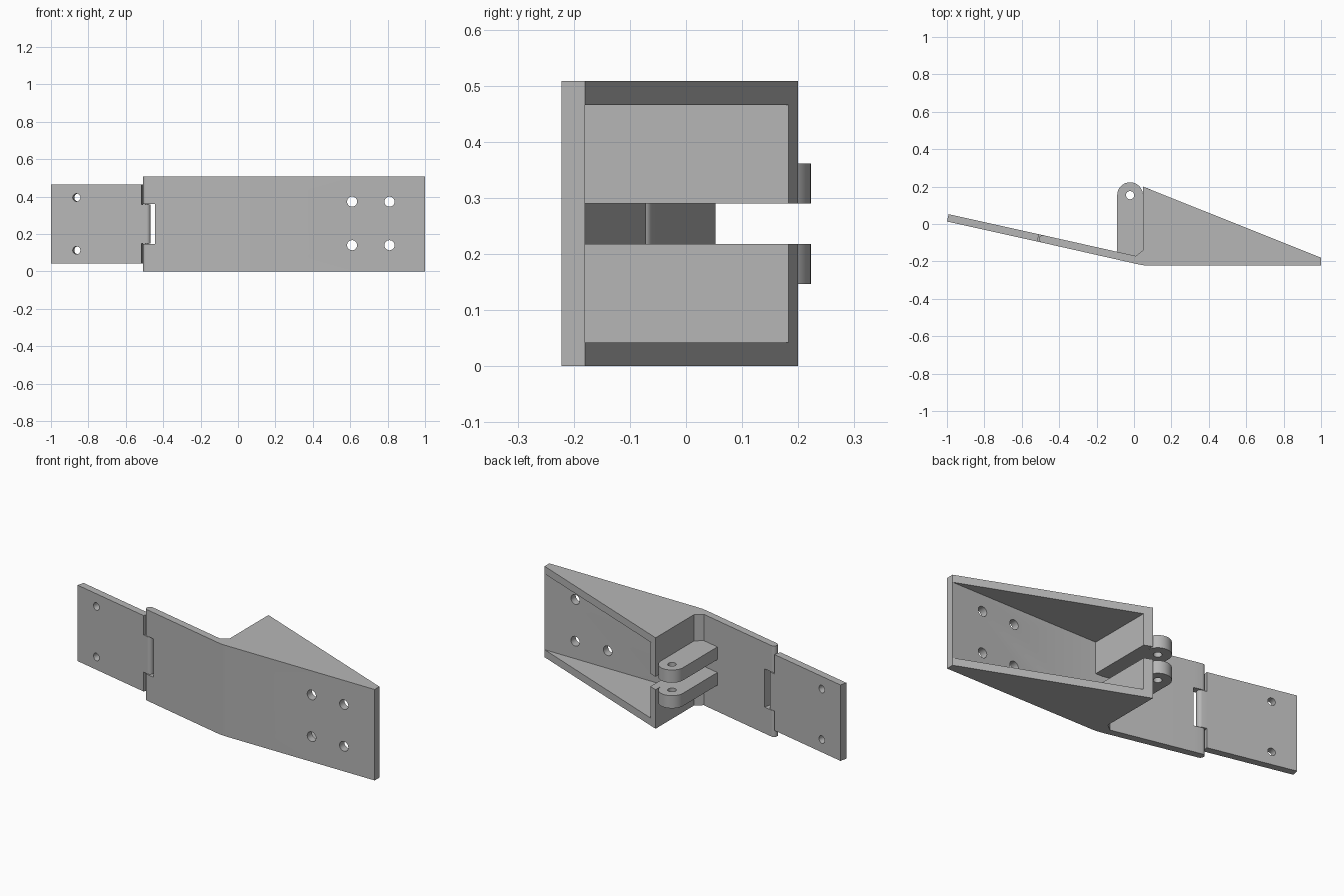
import bpy, bmesh, math
from mathutils import Vector

cube = bpy.data.objects.get("Cube")
if cube:
    bpy.data.objects.remove(cube, do_unlink=True)

steel = bpy.data.materials.new("grey_steel")
steel.use_nodes = True
GREY = (0.47, 0.47, 0.47, 1)
steel.diffuse_color = GREY
steel.node_tree.nodes["Principled BSDF"].inputs["Base Color"].default_value = GREY

H = 0.508          # full height
T = 0.042          # sheet thickness


def prism(name, profile, z0, z1):
    """Extrude an xy outline from z0 to z1."""
    bm = bmesh.new()
    face = bm.faces.new([bm.verts.new((p[0], p[1], z0)) for p in profile])
    new = bmesh.ops.extrude_face_region(bm, geom=[face])["geom"]
    verts = [g for g in new if isinstance(g, bmesh.types.BMVert)]
    bmesh.ops.translate(bm, verts=verts, vec=(0, 0, z1 - z0))
    bmesh.ops.recalc_face_normals(bm, faces=bm.faces)
    mesh = bpy.data.meshes.new(name)
    bm.to_mesh(mesh)
    bm.free()
    mesh.materials.append(steel)
    obj = bpy.data.objects.new(name, mesh)
    bpy.context.collection.objects.link(obj)
    return obj


def select(obj):
    bpy.ops.object.select_all(action='DESELECT')
    obj.select_set(True)
    bpy.context.view_layer.objects.active = obj


def drill(obj, centre, radius, direction):
    """Cut a round hole through obj along a direction."""
    rot = Vector(direction).to_track_quat('Z', 'Y').to_euler()
    bpy.ops.mesh.primitive_cylinder_add(vertices=32, radius=radius, depth=0.3,
                                        location=centre, rotation=rot)
    cutter = bpy.context.object
    cutter.hide_render = True
    cutter.data.materials.append(steel)
    select(obj)
    mod = obj.modifiers.new("hole", 'BOOLEAN')
    mod.operation = 'DIFFERENCE'
    mod.solver = 'EXACT'
    mod.object = cutter
    bpy.ops.object.modifier_apply(modifier=mod.name)
    bpy.data.objects.remove(cutter, do_unlink=True)


def arc(centre, radius, start, end, n=16):
    angles = [start + (end - start) * i / n for i in range(n + 1)]
    return [(centre[0] + radius * math.cos(a), centre[1] + radius * math.sin(a))
            for a in angles]


# Sloped sheet frame: u runs from the bend to the free end, n points to the back
hinge = Vector((-0.488, -0.08))
u = Vector((-0.976, 0.217)).normalized()
n = Vector((u.y, -u.x))
R = T / 2 - 0.001


def on_slope(a, b):
    return hinge + u * a + n * b


def cap(sign):
    """Half round end around the hinge axis, from the front to the back side."""
    angles = [math.pi * (i / 12 - 0.5) for i in range(13)]
    return [on_slope(sign * R * math.cos(t), R * math.sin(t)) for t in angles]


parts = []

# Bent front plate
NOTCH = -0.049
plate = prism("front_plate", [
    (1, -0.222), (0.08, -0.222), (0.05, -0.2205), (0.02, -0.215),
    on_slope(NOTCH, -R), on_slope(NOTCH, R), (0.01, -0.171), (0.05, -0.18),
    (1, -0.18)], 0, H)
for x in (0.61, 0.81):
    for z in (0.14, 0.373):
        drill(plate, (x, -0.2, z), 0.027, (0, 1, 0))
parts.append(plate)

# Hinge ears on the plate
ear = cap(1) + [on_slope(NOTCH, R), on_slope(NOTCH, -R)]
parts.append(prism("lower_hinge_ear", ear, 0, 0.147))
parts.append(prism("upper_hinge_ear", ear, H - 0.147, H))

# Hinged flap with its tongue
GAP, END = 0.025, 0.52
flap = prism("hinged_flap", [on_slope(GAP, -R), on_slope(END, -R),
                             on_slope(END, R), on_slope(GAP, R)],
             T, H - T)
for z in (0.113, H - 0.113):
    spot = on_slope(0.38, 0)
    drill(flap, (spot.x, spot.y, z), 0.021, (n.x, n.y, 0))
parts.append(flap)
parts.append(prism("flap_tongue", cap(-1) + [on_slope(GAP, R), on_slope(GAP, -R)],
                   0.15, H - 0.15))
parts.append(prism("hinge_pin", arc(hinge, 0.009, 0, math.tau * 15 / 16, 15),
                   0.02, H - 0.02))

# Triangular cheeks, web halves and pivot lugs, mirrored about mid height
cheek = [(1, -0.18), (0.048, 0.2), (0.048, -0.14), (0.01, -0.171), (0.05, -0.18)]
web = [(0.092, 0.183), (0.048, 0.2), (0.048, -0.14), (0.01, -0.171),
       (0.05, -0.18), (0.092, -0.18)]
pivot = (-0.021, 0.154)
lug = arc(pivot, 0.069, 0, math.pi) + [(-0.09, -0.15), (0.01, -0.171), (0.048, -0.14)]
for name, outline, z0, z1 in (("cheek", cheek, 0, T),
                              ("web", web, T, 0.218),
                              ("pivot_lug", lug, 0.147, 0.218)):
    pair = [prism("lower_" + name, outline, z0, z1),
            prism("upper_" + name, outline, H - z1, H - z0)]
    if name == "pivot_lug":
        for obj in pair:
            drill(obj, (pivot[0], pivot[1], H / 2), 0.022, (0, 0, 1))
    parts += pair

# Smooth round surfaces, keep sharp edges
for obj in parts:
    select(obj)
    bpy.ops.object.shade_smooth_by_angle(angle=math.radians(30))
